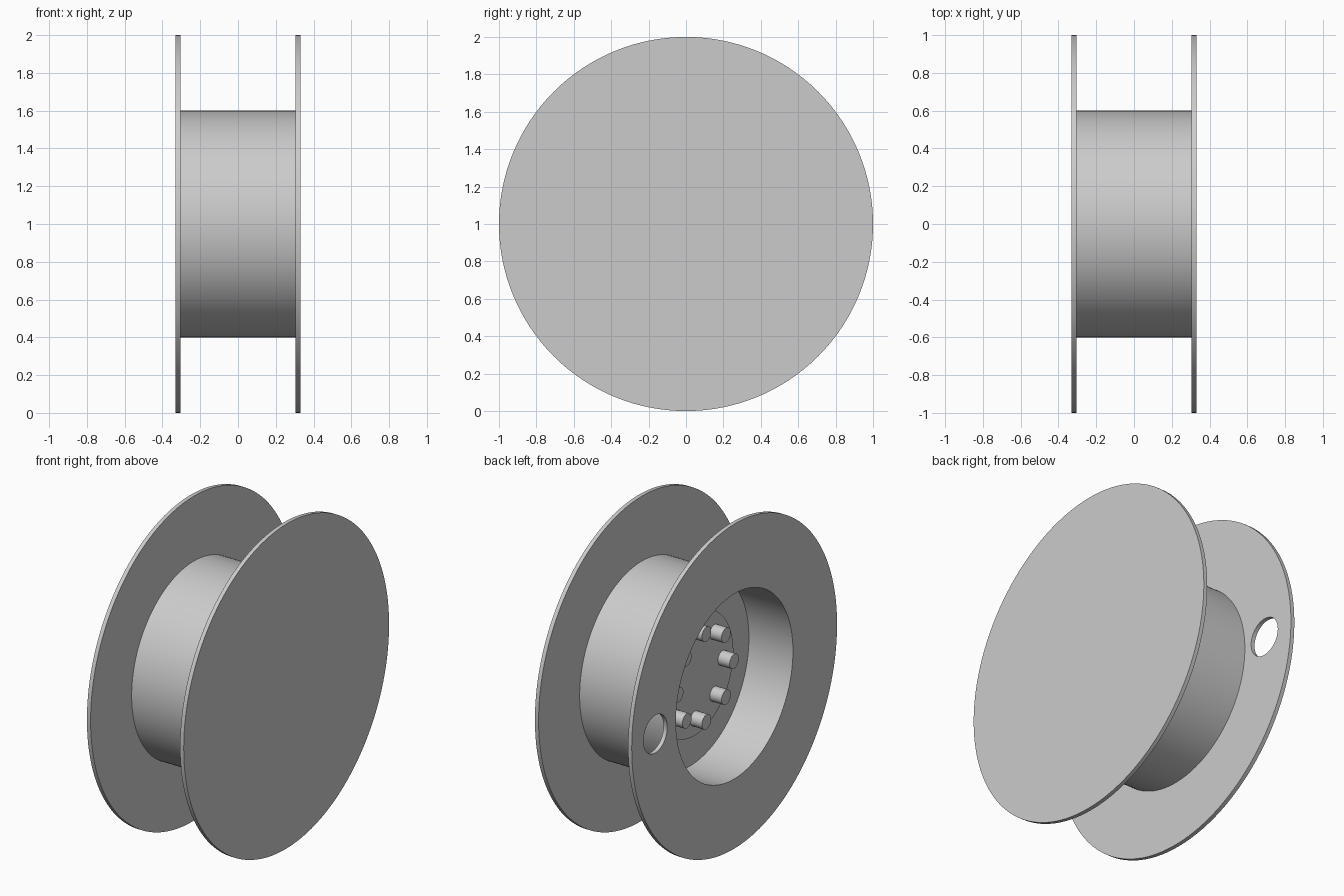
import bpy, bmesh, math
from mathutils import Matrix, Vector

cube = bpy.data.objects.get("Cube")
if cube:
    bpy.data.objects.remove(cube, do_unlink=True)

# Single plain grey
grey = bpy.data.materials.new("light_grey")
grey.use_nodes = True
colour = (0.6, 0.6, 0.6, 1.0)
grey.diffuse_color = colour
grey.node_tree.nodes["Principled BSDF"].inputs["Base Color"].default_value = colour

AXLE = Vector((0, 0, 1))
FLANGE_OUT, FLANGE_IN = 0.33, 0.305
BORE = 0.57
FLOOR, BOSS, PEG_TIP = -0.03, -0.06, -0.14


def lathe(name, profile, centre=AXLE, steps=128):
    """Revolve (x, radius) points around the x direction through centre."""
    bm = bmesh.new()
    verts = [bm.verts.new((x, 0, r)) for x, r in profile]
    edges = [bm.edges.new(pair) for pair in zip(verts, verts[1:])]
    bmesh.ops.spin(bm, geom=verts + edges, cent=(0, 0, 0), axis=(1, 0, 0),
                   angle=math.tau, steps=steps)
    bmesh.ops.remove_doubles(bm, verts=bm.verts, dist=1e-4)
    bmesh.ops.recalc_face_normals(bm, faces=bm.faces)
    mesh = bpy.data.meshes.new(name)
    bm.to_mesh(mesh)
    bm.free()
    mesh.transform(Matrix.Translation(centre))
    mesh.materials.append(grey)
    obj = bpy.data.objects.new(name, mesh)
    bpy.context.collection.objects.link(obj)
    return obj


def rod(name, x0, x1, radius, centre=AXLE, steps=128):
    return lathe(name, [(x0, 0), (x0, radius), (x1, radius), (x1, 0)], centre, steps)


# Closed flange and the drum with its deep recess
parts = [
    rod("closed_flange", FLANGE_IN, FLANGE_OUT, 1.0),
    lathe("drum", [(FLOOR, 0), (FLOOR, BORE), (-FLANGE_IN, BORE),
                   (-FLANGE_IN, 0.6), (FLANGE_IN, 0.6), (FLANGE_IN, 0)]),
]

# Open flange: a ring with a round thread hole cut through it
open_flange = lathe("open_flange", [(-FLANGE_OUT, BORE), (-FLANGE_OUT, 1.0),
                                    (-FLANGE_IN, 1.0), (-FLANGE_IN, BORE),
                                    (-FLANGE_OUT, BORE)])
cutter = rod("hole_cutter", -0.4, -0.25, 0.116, AXLE + Vector((0, 0.77, 0)), 48)
cutter.hide_render = True
cut = open_flange.modifiers.new("thread_hole", 'BOOLEAN')
cut.operation = 'DIFFERENCE'
cut.solver = 'EXACT'
cut.object = cutter
bpy.context.view_layer.update()
evaluated = open_flange.evaluated_get(bpy.context.evaluated_depsgraph_get())
cut_mesh = bpy.data.meshes.new_from_object(evaluated)
open_flange.modifiers.clear()
open_flange.data = cut_mesh
bpy.data.objects.remove(cutter, do_unlink=True)
parts.append(open_flange)

# Raised hub disc in the recess, with a ring of eight pegs
parts.append(rod("hub_disc", BOSS, FLOOR, 0.375))
for i in range(8):
    a = i * math.tau / 8
    offset = Vector((0, math.cos(a), math.sin(a))) * 0.27
    parts.append(rod(f"peg_{i + 1}", PEG_TIP, BOSS, 0.045, AXLE + offset, 32))

# Smooth round walls, crisp rims
bpy.ops.object.select_all(action='DESELECT')
for obj in parts:
    obj.select_set(True)
bpy.context.view_layer.objects.active = parts[0]
bpy.ops.object.shade_smooth_by_angle(angle=math.radians(30))
